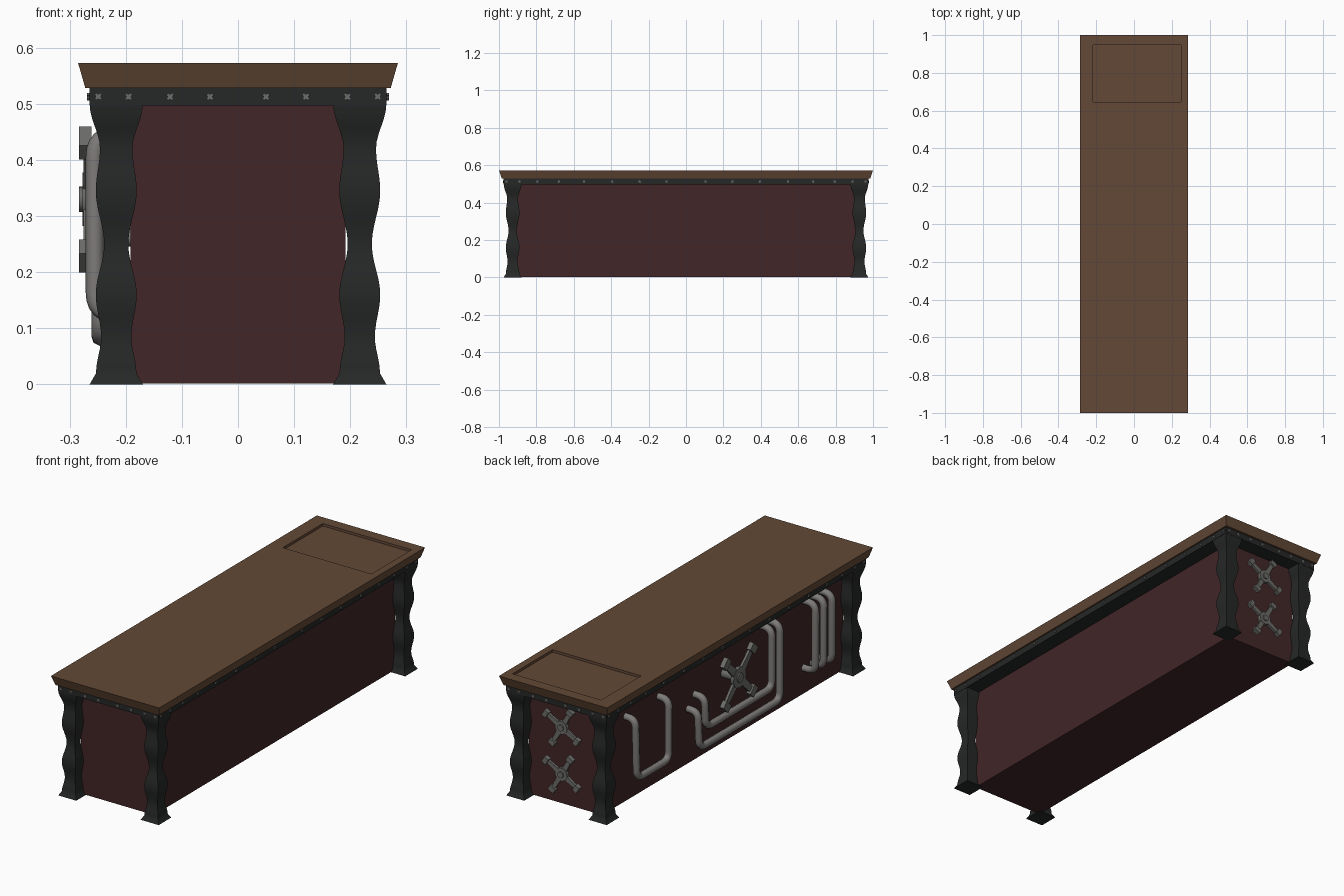
import bpy, bmesh, math
from mathutils import Vector, Matrix

old = bpy.data.objects.get("Cube")
if old:
    bpy.data.objects.remove(old, do_unlink=True)


def material(name, rgb):
    m = bpy.data.materials.new(name)
    m.use_nodes = True
    m.diffuse_color = (*rgb, 1)
    m.node_tree.nodes["Principled BSDF"].inputs["Base Color"].default_value = (*rgb, 1)
    return m


WOOD = material("brown_wood", (0.125, 0.066, 0.037))
RED = material("dark_red_panel", (0.054, 0.019, 0.021))
IRON = material("black_iron", (0.019, 0.020, 0.020))
PIPE = material("grey_pipe", (0.21, 0.20, 0.195))
STEEL = material("dull_steel", (0.15, 0.15, 0.145))


def add(name, bm, mat):
    bmesh.ops.recalc_face_normals(bm, faces=bm.faces)
    me = bpy.data.meshes.new(name)
    bm.to_mesh(me)
    bm.free()
    me.materials.append(mat)
    ob = bpy.data.objects.new(name, me)
    bpy.context.collection.objects.link(ob)
    return ob


def box(bm, centre, size, m=Matrix()):
    t = m @ Matrix.Translation(centre) @ Matrix.Diagonal((*size, 1))
    return bmesh.ops.create_cube(bm, size=1, matrix=t)["verts"]


def disc(bm, z0, z1, r, m, sides=16):
    t = m @ Matrix.Translation((0, 0, (z0 + z1) / 2))
    bmesh.ops.create_cone(bm, cap_ends=True, segments=sides, radius1=r,
                          radius2=r, depth=z1 - z0, matrix=t)


def smooth(ob, angle=35):
    bpy.ops.object.select_all(action="DESELECT")
    ob.select_set(True)
    bpy.context.view_layer.objects.active = ob
    bpy.ops.object.shade_smooth_by_angle(angle=math.radians(angle))


# Cabinet body and iron frame under the top
bm = bmesh.new()
box(bm, (0, 0, 0.252), (0.384, 1.81, 0.5))
add("cabinet_body", bm, RED)
bm = bmesh.new()
box(bm, (0, 0, 0.5135), (0.53, 1.95, 0.033))
add("top_frame", bm, IRON)

# Flared counter top with a shallow recessed hatch
bm = bmesh.new()


def ring(x0, x1, y0, y1, z):
    return [bm.verts.new((x, y, z)) for x, y in ((x0, y0), (x1, y0), (x1, y1), (x0, y1))]


rings = [ring(-0.272, 0.272, -0.985, 0.985, 0.528),
         ring(-0.285, 0.285, -1, 1, 0.573),
         ring(-0.217, 0.25, 0.647, 0.948, 0.573),
         ring(-0.217, 0.25, 0.647, 0.948, 0.561)]
for a, b in zip(rings, rings[1:]):
    for i in range(4):
        j = (i + 1) % 4
        bm.faces.new((a[i], a[j], b[j], b[i]))
bm.faces.new(rings[0])
bm.faces.new(rings[-1])
add("counter_top", bm, WOOD)

# Square turned legs, eased between wide and narrow heights
KNOTS = [(0.02, 0.036), (0.085, 0.027), (0.16, 0.0365), (0.25, 0.0215),
         (0.345, 0.0365), (0.42, 0.029), (0.5, 0.0475)]
profile = [(0, 0.0475)]
for (z0, w0), (z1, w1) in zip(KNOTS, KNOTS[1:]):
    for k in range(6):
        t = k / 6
        profile.append((z0 + (z1 - z0) * t, w0 + (w1 - w0) * (1 - math.cos(math.pi * t)) / 2))
profile.append((0.515, 0.0475))

for sy, end in ((-1, "front"), (1, "back")):
    for sx, side in ((-1, "right"), (1, "left")):
        bm = bmesh.new()
        last = None
        for z, w in profile:
            x, y = sx * 0.217, sy * 0.927
            cur = ring(x - w, x + w, y - w, y + w, z)
            if last is None:
                bm.faces.new(cur)
            else:
                for i in range(4):
                    j = (i + 1) % 4
                    bm.faces.new((last[i], last[j], cur[j], cur[i]))
            last = cur
        bm.faces.new(last)
        smooth(add(f"{end}_{side}_leg", bm, IRON))


# Matrix whose local z points outward from a wall
def facing(point, direction, spin=0):
    q = Vector(direction).to_track_quat("Z", "Y")
    return Matrix.Translation(point) @ q.to_matrix().to_4x4() @ Matrix.Rotation(spin, 4, "Z")


# Cross-headed rivets around the frame
bm = bmesh.new()


def rivet(point, direction):
    m = facing(point, direction, math.radians(45))
    for size in ((0.014, 0.005, 0.008), (0.005, 0.014, 0.008)):
        box(bm, (0, 0, 0), size, m)
    disc(bm, -0.002, 0.003, 0.005, m, 8)


for s in (-1, 1):
    for t in (-1, 1):
        for x in (0.05, 0.121, 0.195, 0.249):
            rivet((t * x, s * 0.975, 0.513), (0, s, 0))
        for y in (0.104, 0.248, 0.395, 0.545, 0.68, 0.795, 0.89, 0.96):
            rivet((s * 0.265, t * y, 0.513), (s, 0, 0))
add("frame_rivets", bm, STEEL)


# Four-armed valve handles
def valve(name, point, direction, spin, r, out):
    bm = bmesh.new()
    base = facing(point, direction, spin)
    disc(bm, -0.01, out, 0.14 * r, base)
    disc(bm, out - 0.022, out - 0.006, 0.3 * r, base)
    for k in range(4):
        m = base @ Matrix.Rotation(k * math.pi / 2, 4, "Z")
        arm = box(bm, (0.5 * r, 0, out - 0.014), (0.7 * r, 0.24 * r, 0.012), m)
        inv = m.inverted()
        for v in arm:
            p = inv @ v.co
            if p.x > 0.5 * r:
                p.y *= 0.7
                v.co = m @ p
        box(bm, (0.89 * r, 0, out - 0.011), (0.22 * r, 0.3 * r, 0.022), m)
    smooth(add(name, bm, STEEL))


valve("back_upper_valve", (0, 0.905, 0.38), (0, 1, 0), math.radians(-30), 0.105, 0.042)
valve("back_lower_valve", (0, 0.905, 0.157), (0, 1, 0), math.radians(-30), 0.105, 0.042)
valve("side_valve", (-0.19, -0.01, 0.33), (-1, 0, 0), math.radians(45), 0.16, 0.093)


# Pipes: paths along the side wall with rounded corners, ends entering the wall
def pipe(name, yz, out, bend=0.04, radius=0.0165):
    pts = [Vector((-out, y, z)) for y, z in yz]
    pts = [Vector((-0.18, *yz[0]))] + pts + [Vector((-0.18, *yz[-1]))]
    path = [pts[0]]
    for a, p, b in zip(pts, pts[1:], pts[2:]):
        start, stop = p + (a - p).normalized() * bend, p + (b - p).normalized() * bend
        for k in range(7):
            t = k / 6
            path.append(start * (1 - t) ** 2 + p * 2 * t * (1 - t) + stop * t * t)
    path.append(pts[-1])
    cu = bpy.data.curves.new(name, "CURVE")
    cu.dimensions = "3D"
    cu.bevel_depth = radius
    cu.bevel_resolution = 2
    sp = cu.splines.new("POLY")
    sp.points.add(len(path) - 1)
    for q, co in zip(sp.points, path):
        q.co = (*co, 1)
    cu.materials.append(PIPE)
    ob = bpy.data.objects.new(name, cu)
    bpy.context.collection.objects.link(ob)
    bpy.ops.object.select_all(action="DESELECT")
    ob.select_set(True)
    bpy.context.view_layer.objects.active = ob
    bpy.ops.object.convert(target="MESH")
    smooth(bpy.context.object, 50)


pipe("u_pipe", [(0.73, 0.405), (0.72, 0.12), (0.48, 0.12), (0.48, 0.405)], 0.245)
pipe("long_outer_pipe", [(0.26, 0.262), (0.25, 0.085), (-0.355, 0.085), (-0.355, 0.445)], 0.245)
pipe("long_inner_pipe", [(0.21, 0.312), (0.2, 0.165), (-0.295, 0.165), (-0.295, 0.445)], 0.245)
for i in range(3):
    y = -0.61 - 0.062 * i
    pipe(f"short_pipe_{i + 1}", [(y, 0.445), (y, 0.125)], 0.255)
